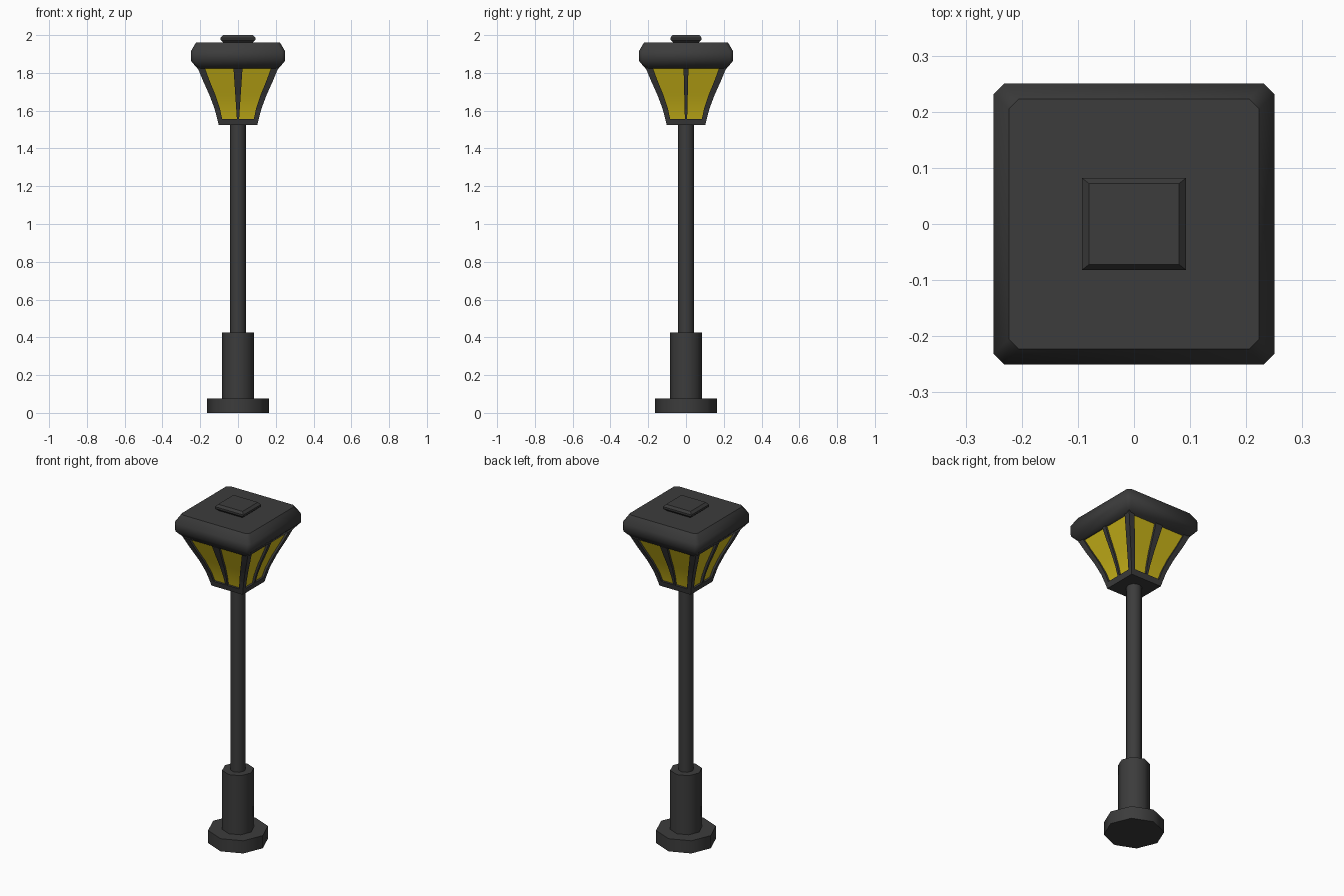
import bpy, bmesh
from math import radians

if "Cube" in bpy.data.objects:
    bpy.data.objects.remove(bpy.data.objects["Cube"])


def material(name, rgb):
    m = bpy.data.materials.new(name)
    m.diffuse_color = (*rgb, 1)
    m.use_nodes = True
    m.node_tree.nodes["Principled BSDF"].inputs["Base Color"].default_value = m.diffuse_color
    return m


DARK = material("dark_iron", (0.045, 0.045, 0.045))
GLOW = material("amber_glass", (0.62, 0.48, 0.01))


def smooth(ob, angle):
    bpy.ops.object.select_all(action='DESELECT')
    ob.select_set(True)
    bpy.context.view_layer.objects.active = ob
    bpy.ops.object.shade_smooth_by_angle(angle=radians(angle))


def loft(name, rings, mat, angle=0):
    """Skin a list of equal-length rings and cap both ends."""
    bm = bmesh.new()
    vs = [[bm.verts.new(p) for p in r] for r in rings]
    n = len(vs[0])
    for a, b in zip(vs, vs[1:]):
        for i in range(n):
            j = (i + 1) % n
            bm.faces.new((a[i], a[j], b[j], b[i]))
    bm.faces.new(vs[0][::-1])
    bm.faces.new(vs[-1])
    bmesh.ops.recalc_face_normals(bm, faces=bm.faces)
    me = bpy.data.meshes.new(name)
    bm.to_mesh(me)
    bm.free()
    me.materials.append(mat)
    ob = bpy.data.objects.new(name, me)
    bpy.context.collection.objects.link(ob)
    if angle:
        smooth(ob, angle)
    return ob


def rect(x0, x1, y0, y1, z):
    return [(x0, y0, z), (x1, y0, z), (x1, y1, z), (x0, y1, z)]


def cut_square(w, c, z):
    d = w - c
    pts = [(d, -w), (w, -d), (w, d), (d, w), (-d, w), (-w, d), (-w, -d), (-d, -w)]
    return [(x, y, z) for x, y in pts]


# eight-sided base, sleeve and pole
for name, r, z0, z1 in (("base", 0.163, 0, 0.075), ("sleeve", 0.086, 0.075, 0.425),
                        ("pole", 0.042, 0.425, 1.53)):
    bpy.ops.mesh.primitive_cylinder_add(vertices=8, radius=r, depth=z1 - z0,
                                        location=(0, 0, (z0 + z1) / 2))
    ob = bpy.context.object
    ob.name = name
    ob.data.materials.append(DARK)
    smooth(ob, 50)

# flared lantern profile: height, half width
FLARE = [(1.557, 0.110), (1.61, 0.124), (1.68, 0.150), (1.76, 0.186), (1.83, 0.215)]

# lantern floor
loft("lantern_floor", [rect(-w, w, -w, w, z) for z, w in ((1.524, 0.102), FLARE[0])], DARK)

# glass, set slightly behind the frame
loft("glass", [rect(-w + .013, w - .013, -w + .013, w - .013, z) for z, w in FLARE], GLOW, 25)

# corner posts
for sx in (-1, 1):
    for sy in (-1, 1):
        rings = []
        for z, w in FLARE:
            t = 0.026 + 0.012 * (z - 1.557) / 0.27
            rings.append(rect(sx * (w - t), sx * w, sy * (w - t), sy * w, z))
        loft("corner_post", rings, DARK)

# tapered centre bars, wider on the front and back
for k in range(4):
    rings = []
    for z, w in FLARE:
        f = (z - 1.557) / 0.27
        m = 0.006 + (0.018 if k % 2 == 0 else 0.007) * f
        rings.append(rect(-m, m, -w, -w + 0.03, z))
    loft("centre_bar", rings, DARK).rotation_euler.z = radians(90 * k)

# roof with chamfered corners
loft("roof", [cut_square(w, 0.018, z) for z, w in
              ((1.822, 0.214), (1.865, 0.25), (1.913, 0.25), (1.96, 0.223))], DARK, 50)

# cap on top of the roof
loft("cap", [rect(-x, x, -y, y, z) for z, x, y in
             ((1.958, 0.074, 0.065), (1.975, 0.093, 0.082),
              (1.986, 0.093, 0.082), (2.0, 0.080, 0.072))], DARK)
